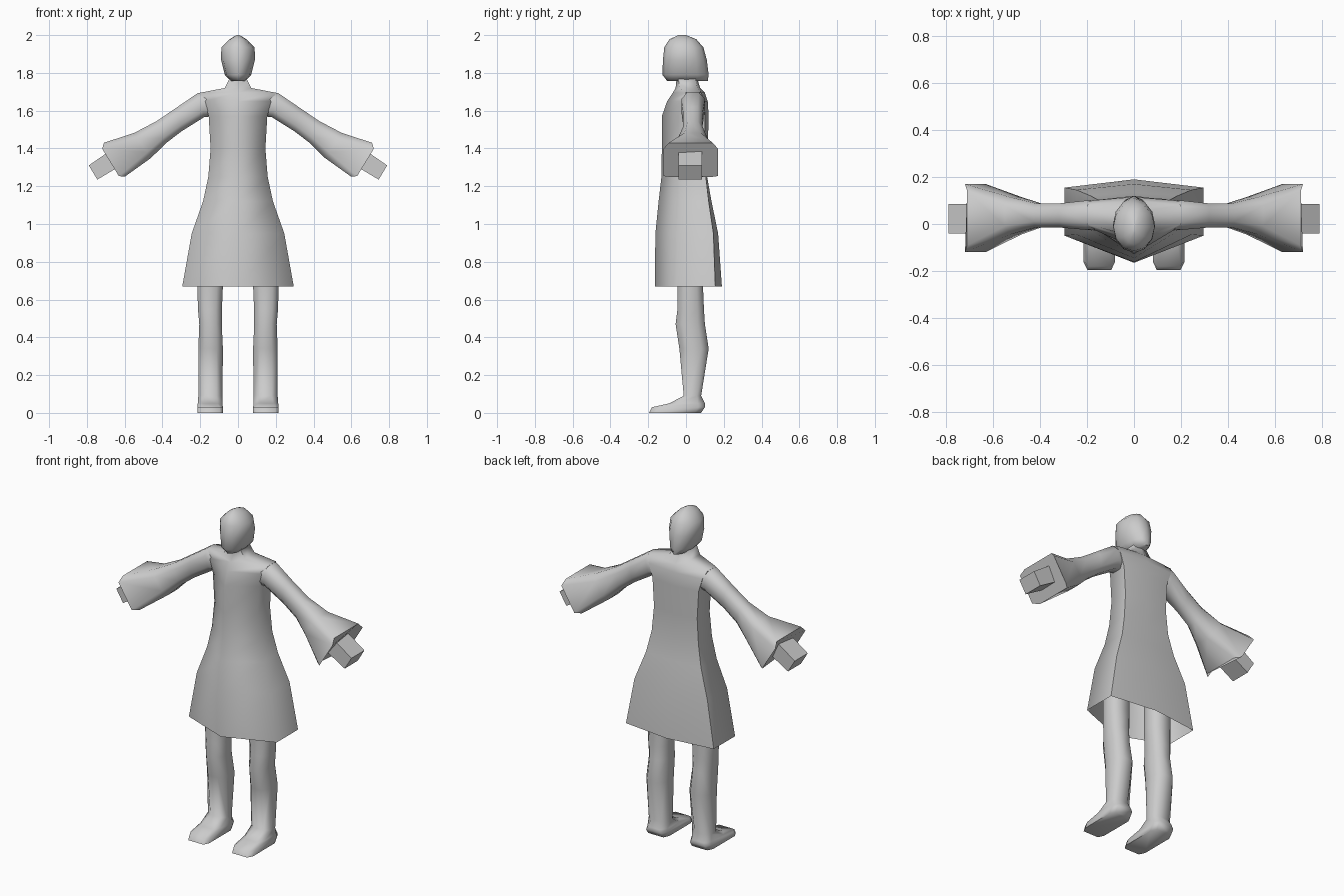
import bpy, bmesh, math
from mathutils import Vector

if "Cube" in bpy.data.objects:
    bpy.data.objects.remove(bpy.data.objects["Cube"])

grey = bpy.data.materials.new("plain grey")
grey.diffuse_color = (0.6, 0.6, 0.6, 1)
grey.use_nodes = True
grey.node_tree.nodes["Principled BSDF"].inputs["Base Color"].default_value = grey.diffuse_color


def loft(name, rings, cap_start=True, cap_end=True, mirrored=False, angle=75):
    """Skin a list of equal-length point rings into one smooth object."""
    bm = bmesh.new()
    loops = [[bm.verts.new(p) for p in ring] for ring in rings]
    n = len(loops[0])
    for a, b in zip(loops, loops[1:]):
        for i in range(n):
            j = (i + 1) % n
            bm.faces.new((a[i], a[j], b[j], b[i]))
    if cap_start:
        bm.faces.new(loops[0][::-1])
    if cap_end:
        bm.faces.new(loops[-1])
    if mirrored:
        copy = bmesh.ops.duplicate(bm, geom=bm.verts[:] + bm.edges[:] + bm.faces[:])["geom"]
        for v in copy:
            if isinstance(v, bmesh.types.BMVert):
                v.co.x = -v.co.x
    bmesh.ops.recalc_face_normals(bm, faces=bm.faces[:])
    mesh = bpy.data.meshes.new(name)
    bm.to_mesh(mesh)
    bm.free()
    mesh.materials.append(grey)
    ob = bpy.data.objects.new(name, mesh)
    bpy.context.collection.objects.link(ob)
    bpy.ops.object.select_all(action='DESELECT')
    ob.select_set(True)
    bpy.context.view_layer.objects.active = ob
    bpy.ops.object.shade_smooth_by_angle(angle=math.radians(angle))
    return ob


def octagon(c):
    """Unit square with corners cut back to c."""
    return [(1, -c), (1, c), (c, 1), (-c, 1), (-1, c), (-1, -c), (-c, -1), (c, -1)]


# Robe and neck: six-sided rings (z, half width, side front/back y, centre front/back y)
robe = [
    (.67, .295, -.05, .155, -.165, .19), (.95, .245, -.045, .145, -.162, .17),
    (1.12, .185, -.03, .12, -.145, .135), (1.25, .157, -.025, .105, -.13, .112),
    (1.40, .145, -.02, .10, -.128, .115), (1.57, .155, -.02, .10, -.128, .12),
    (1.65, .18, -.02, .10, -.10, .115), (1.695, .20, 0, .08, -.07, .10),
    (1.72, .07, -.035, .06, -.055, .075), (1.77, .045, -.04, .05, -.05, .06),
    (1.82, .045, -.04, .05, -.05, .06),
]
loft("robe", [[(0, cf, z), (w, sf, z), (w, sb, z), (0, cb, z), (-w, sb, z), (-w, sf, z)]
              for z, w, sf, sb, cf, cb in robe], cap_start=False)

# Head: elliptical rings (z, half width, front y, back y)
head = [(1.757, .04, -.10, .115), (1.79, .07, -.125, .12), (1.87, .09, -.122, .11),
        (1.935, .088, -.115, .092), (1.978, .045, -.088, .055), (2.0, .008, -.04, .0)]
loft("head", [[(w * math.cos(t), (f + b) / 2 + (b - f) / 2 * math.sin(t), z)
               for t in [math.tau * i / 12 for i in range(12)]] for z, w, f, b in head])

# Sleeves: rings (top x, top z, bottom x, bottom z, front y, back y, corner, bulge)
sleeve = [
    (.14, 1.69, .14, 1.57, -.02, .09, .5, 0), (.21, 1.695, .18, 1.565, -.025, .10, .5, 0),
    (.32, 1.62, .30, 1.49, -.015, .088, .5, 0), (.43, 1.545, .385, 1.425, -.015, .088, .5, 0),
    (.55, 1.482, .46, 1.35, -.045, .115, .55, 0), (.71, 1.43, .60, 1.25, -.12, .17, .8, .02),
]


def sleeve_ring(tx, tz, bx, bz, f, b, c, bulge):
    pts = []
    for u, v in octagon(c):
        push = bulge if abs(u) < 1 else 0
        pts.append(((tx + bx) / 2 + (tx - bx) / 2 * u + push, (f + b) / 2 + (b - f) / 2 * v,
                    (tz + bz) / 2 + (tz - bz) / 2 * u - push * .7))
    return pts


loft("sleeves", [sleeve_ring(*r) for r in sleeve], mirrored=True)

# Hands: plain blocks
loft("hands", [[(tx, -.04, tz), (tx, .085, tz), (bx, .085, bz), (bx, -.04, bz)]
               for tx, tz, bx, bz in [(.66, 1.40, .61, 1.315), (.79, 1.31, .745, 1.235)]],
     mirrored=True, angle=40)

# Legs and feet: rings (z, inner x, outer x, front y, back y, corner)
leg = [
    (0, .08, .215, -.195, .08, .75), (.03, .08, .215, -.18, .10, .75),
    (.05, .082, .213, -.09, .10, .6), (.09, .082, .21, -.012, .08, .5),
    (.34, .08, .21, -.035, .12, .5), (.47, .086, .205, -.055, .10, .5),
    (.55, .085, .212, -.045, .095, .5), (.67, .08, .215, -.045, .09, .5),
    (.85, .08, .215, -.045, .09, .5),
]
loft("legs", [[((i + o) / 2 + (o - i) / 2 * u, (f + b) / 2 + (b - f) / 2 * v, z)
               for u, v in octagon(c)] for z, i, o, f, b, c in leg], mirrored=True)
